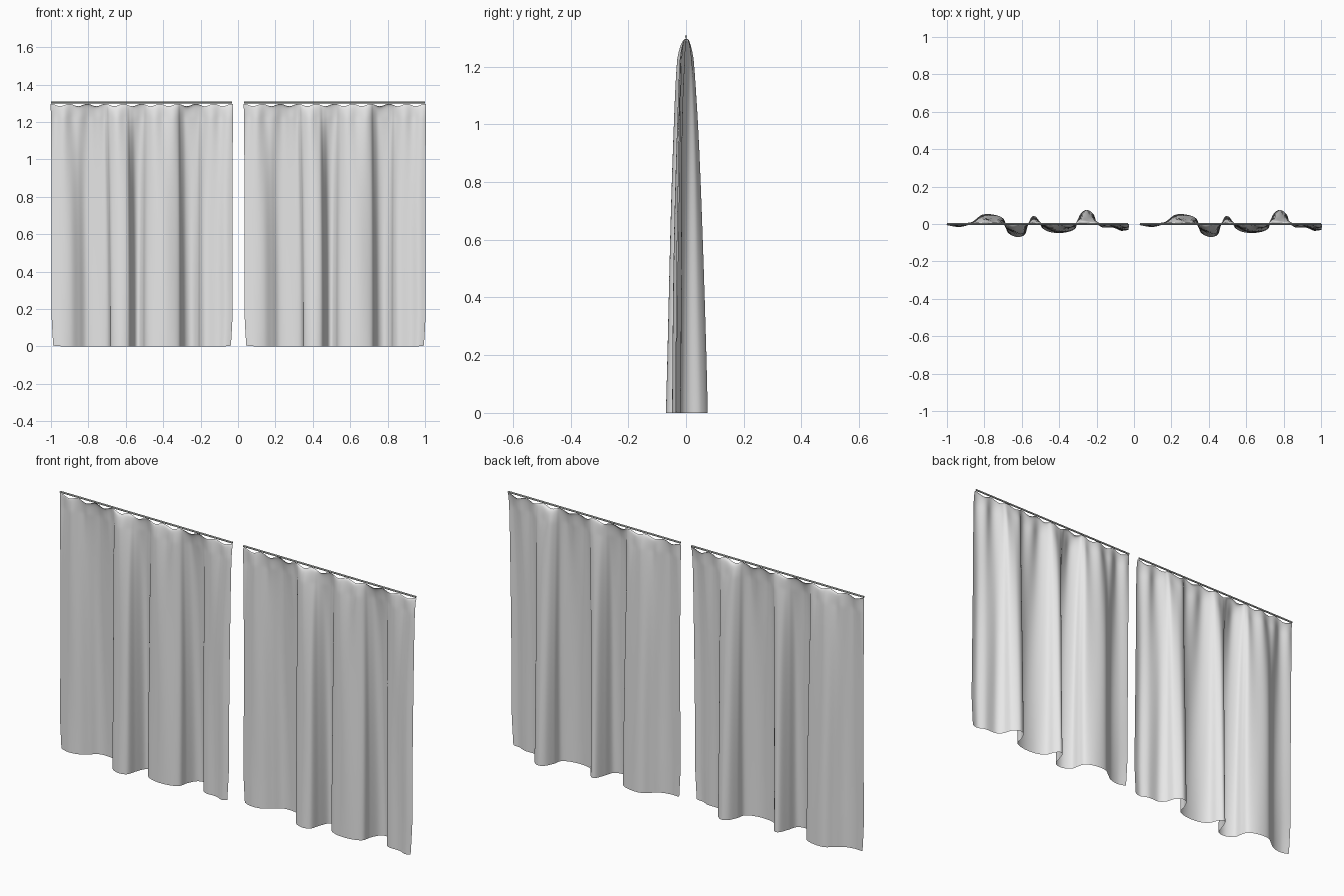
import bpy, bmesh, math
from mathutils import Vector

if "Cube" in bpy.data.objects:
    bpy.data.objects.remove(bpy.data.objects["Cube"])

HEIGHT, WIDTH, HOOKS = 1.297, 0.968, 10
COLS, ROWS = 200, 60

# plan view of the hem: (distance along panel, depth)
HEM = [(0.012, -0.008), (0.06, -0.016), (0.11, -0.006), (0.15, 0.022),
       (0.19, 0.050), (0.25, 0.050), (0.30, 0.030), (0.315, -0.005),
       (0.325, -0.045), (0.37, -0.069), (0.415, -0.058), (0.432, -0.010),
       (0.45, 0.034), (0.47, 0.042), (0.49, 0.020), (0.51, -0.022),
       (0.56, -0.045), (0.63, -0.046), (0.685, -0.025), (0.698, 0.020),
       (0.72, 0.062), (0.752, 0.075), (0.785, 0.050), (0.80, 0.008),
       (0.83, -0.018), (0.89, -0.020), (0.93, -0.036), (0.962, -0.032)]


def material(name, rgb):
    m = bpy.data.materials.new(name)
    m.diffuse_color = (*rgb, 1)
    m.use_nodes = True
    m.node_tree.nodes["Principled BSDF"].inputs["Base Color"].default_value = m.diffuse_color
    return m


def hem_point(u):
    """Smooth curve through the hem points, u in 0..1."""
    t = u * (len(HEM) - 1)
    i = min(int(t), len(HEM) - 2)
    f = t - i
    p = [Vector(HEM[max(0, min(len(HEM) - 1, i + k))]) for k in (-1, 0, 1, 2)]
    return 0.5 * (2 * p[1] + (p[2] - p[0]) * f
                  + (2 * p[0] - 5 * p[1] + 4 * p[2] - p[3]) * f * f
                  + (3 * p[1] - p[0] - 3 * p[2] + p[3]) * f ** 3)


def cloth_point(u, v):
    """v = 0 at the hem, 1 at the heading."""
    hem = hem_point(u)
    x_top = hem.x + (u * WIDTH - hem.x) * 0.3
    edge = 2 * u - 1
    x_top += 0.010 * edge ** 9
    swell = (1 - v) ** 0.35
    x = hem.x * (1 - v ** 2) + x_top * v ** 2
    x += 0.010 * edge ** 9 * min(1, v * 8) * (1 - v)
    # small gathers between the hooks fade out down the cloth
    s = x / WIDTH * HOOKS
    gather = math.sin(2 * math.pi * s + 0.8 * math.sin(5 * x)) * 0.008
    gather *= v ** 5 * min(1, (1 - v) * 14 + 0.25)
    ripple = 0.003 * math.sin(38 * x + 2 * v) * math.sin(math.pi * v)
    y = hem.y * swell + gather + ripple
    # scalloped heading sags between the hooks
    sag = 0.013 * math.sin(math.pi * s) ** 2 * v ** 30
    lift = 0.006 * abs(edge) ** 30 * (1 - v) ** 20
    return Vector((x, y, v * HEIGHT - sag + lift))


def finish(bm, name, mat, x):
    me = bpy.data.meshes.new(name)
    bm.to_mesh(me)
    bm.free()
    me.materials.append(mat)
    for p in me.polygons:
        p.use_smooth = True
    ob = bpy.data.objects.new(name, me)
    ob.location.x = x
    bpy.context.collection.objects.link(ob)
    return ob


def curtain(name, mat, x):
    bm = bmesh.new()
    grid = [[bm.verts.new(cloth_point(i / COLS, 1 - (1 - j / ROWS) ** 1.6))
             for i in range(COLS + 1)] for j in range(ROWS + 1)]
    for a, b in zip(grid, grid[1:]):
        for i in range(COLS):
            bm.faces.new((a[i], a[i + 1], b[i + 1], b[i]))
    return finish(bm, name, mat, x)


def rod(name, mat, x):
    bpy.ops.mesh.primitive_cylinder_add(
        vertices=12, radius=0.0045, depth=WIDTH + 0.002,
        location=(x + WIDTH / 2, 0, 1.304), rotation=(0, math.pi / 2, 0))
    ob = bpy.context.object
    ob.name = name
    ob.data.materials.append(mat)
    bpy.ops.object.shade_smooth_by_angle()


cloth = material("curtain cloth", (0.8, 0.8, 0.8))
metal = material("rod metal", (0.5, 0.52, 0.5))
# two identical panels, each on its own rod
for side, x0 in (("left", -1.0), ("right", 0.032)):
    curtain(side + "_curtain", cloth, x0)
    rod(side + "_rod", metal, x0)
